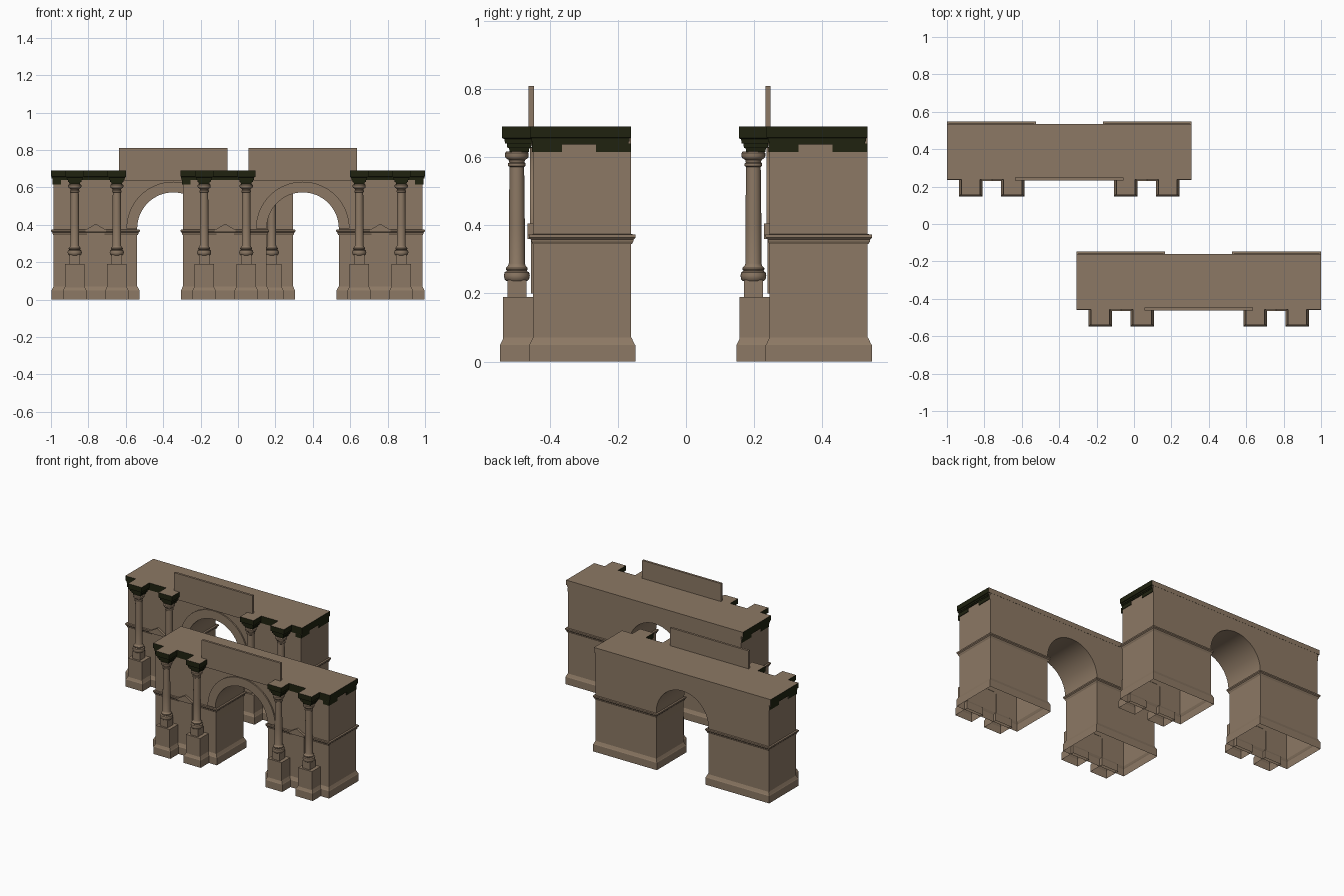
import bpy, bmesh, math

if "Cube" in bpy.data.objects:
    bpy.data.objects.remove(bpy.data.objects["Cube"])


def material(name, rgb):
    m = bpy.data.materials.new(name)
    m.diffuse_color = (*rgb, 1)
    m.use_nodes = True
    m.node_tree.nodes["Principled BSDF"].inputs["Base Color"].default_value = m.diffuse_color
    return m


STONE = material("brown_stone", (0.265, 0.19, 0.128))
DARK = material("dark_olive", (0.014, 0.016, 0.005))

# The front gateway is modelled around x = 0, then placed twice
PLACES = (("front", 0.346, 0.0), ("rear", -0.346, 0.695))


def place(name, bm, mats=(STONE,), rule=None, smooth=False):
    bmesh.ops.recalc_face_normals(bm, faces=bm.faces)
    if rule:
        for f in bm.faces:
            f.material_index = rule(f)
    if smooth:
        for f in bm.faces:
            f.smooth = True
    me = bpy.data.meshes.new(name)
    bm.to_mesh(me)
    bm.free()
    for m in mats:
        me.materials.append(m)
    if smooth:
        me.set_sharp_from_angle(angle=math.radians(35))
    for tag, dx, dy in PLACES:
        ob = bpy.data.objects.new(f"{tag}_{name}", me)
        ob.location = (dx, dy, 0)
        bpy.context.collection.objects.link(ob)


def stack(bm, x0, x1, y0, y1, levels, bottom=True, top=True):
    """Rectangular moulding: levels are (z, inset) pairs."""
    x0, x1 = min(x0, x1), max(x0, x1)
    rings = []
    for z, i in levels:
        rings.append([bm.verts.new(p) for p in (
            (x0 + i, y0 + i, z), (x1 - i, y0 + i, z),
            (x1 - i, y1 - i, z), (x0 + i, y1 - i, z))])
    for a, b in zip(rings, rings[1:]):
        for k in range(4):
            n = (k + 1) % 4
            bm.faces.new((a[k], a[n], b[n], b[k]))
    if bottom:
        bm.faces.new(rings[0][::-1])
    if top:
        bm.faces.new(rings[-1])


def extrude_xz(bm, outline, y0, y1):
    """Prism from an outline in the front plane."""
    f = bm.faces.new([bm.verts.new((x, y0, z)) for x, z in outline])
    r = bmesh.ops.extrude_face_region(bm, geom=[f], use_keep_orig=True)
    vs = [v for v in r["geom"] if isinstance(v, bmesh.types.BMVert)]
    bmesh.ops.translate(bm, verts=vs, vec=(0, y1 - y0, 0))


def lathe(bm, cx, cy, profile, n=24):
    rings = [[bm.verts.new((cx + r * math.cos(2 * math.pi * k / n),
                            cy + r * math.sin(2 * math.pi * k / n), z))
              for k in range(n)] for r, z in profile]
    for a, b in zip(rings, rings[1:]):
        for k in range(n):
            m = (k + 1) % n
            bm.faces.new((a[k], a[m], b[m], b[k]))
    bm.faces.new(rings[0][::-1])
    bm.faces.new(rings[-1])


FRONT, BACK = -0.45, -0.162
HALF, RAD, SPRING = 0.641, 0.193, 0.38
COLUMNS = [s * c for s in (-1, 1) for c in (0.302, 0.527)]
COL_Y = -0.497


def arc(r, n=32):
    return [(r * math.cos(math.pi * k / n), SPRING + r * math.sin(math.pi * k / n))
            for k in range(n + 1)]


# Arched wall, open underneath
bm = bmesh.new()
extrude_xz(bm, [(HALF, 0.06), (HALF, 0.69), (-HALF, 0.69), (-HALF, 0.06), (-RAD, 0.06)]
           + arc(RAD)[::-1] + [(RAD, 0.06)], FRONT, BACK)
bmesh.ops.delete(bm, geom=[f for f in bm.faces if all(v.co.z < 0.07 for v in f.verts)],
                 context='FACES')
place("arched_wall", bm, smooth=True)

# Raised band round the arch
bm = bmesh.new()
extrude_xz(bm, arc(0.25) + arc(RAD)[::-1], -0.459, FRONT + 0.002)
place("arch_band", bm, smooth=True)

# Pier footings and pedestal footings
FOOT = [(0, 0), (0.048, 0), (0.053, 0.003), (0.07, 0.011)]
bm = bmesh.new()
for s in (-1, 1):
    stack(bm, s * 0.18, s * 0.652, -0.461, -0.149, FOOT, bottom=False, top=False)
for x in COLUMNS:
    stack(bm, x - 0.063, x + 0.063, -0.547, -0.44, FOOT, bottom=False, top=False)
place("footing", bm)

# Impost moulding wrapping each pier
bm = bmesh.new()
for s in (-1, 1):
    stack(bm, s * 0.179, s * 0.653, -0.461, -0.148,
          [(0.345, 0.011), (0.352, 0.007), (0.358, 0.006), (0.364, 0), (0.373, 0), (0.374, 0.011)],
          bottom=False, top=False)
place("impost_moulding", bm)

# Pedestals with column plinths
bm = bmesh.new()
for x in COLUMNS:
    stack(bm, x - 0.052, x + 0.052, -0.538, -0.445, [(0.06, 0), (0.19, 0)], bottom=False)
    stack(bm, x - 0.028, x + 0.028, COL_Y - 0.028, COL_Y + 0.028, [(0.19, 0), (0.24, 0)])
place("pedestal", bm)

# Round columns
bm = bmesh.new()
COLUMN = [(0.030, 0.236), (0.036, 0.242), (0.038, 0.252), (0.036, 0.262), (0.029, 0.266),
          (0.032, 0.270), (0.032, 0.275), (0.026, 0.281), (0.0235, 0.288), (0.0235, 0.40),
          (0.0215, 0.572), (0.026, 0.575), (0.026, 0.582), (0.022, 0.585), (0.024, 0.592),
          (0.033, 0.598), (0.035, 0.603), (0.035, 0.612), (0.031, 0.617)]
for x in COLUMNS:
    lathe(bm, x, COL_Y, COLUMN)
place("column", bm, smooth=True)

# Shallow niche panel with gabled hood between each pair of columns
bm = bmesh.new()
for c in (-0.4145, 0.4145):
    stack(bm, c - 0.046, c + 0.046, -0.455, -0.448, [(0.2, 0), (0.358, 0)])
    extrude_xz(bm, [(c - 0.056, 0.36), (c + 0.056, 0.36), (c + 0.056, 0.372),
                    (c, 0.405), (c - 0.056, 0.372)], -0.466, -0.448)
place("niche_panel", bm)


# Dark cornice; its upper and rear faces stay stone
def cornice_rule(f):
    return 0 if f.normal.z > 0.9 or f.normal.y > 0.9 else 1


bm = bmesh.new()
stack(bm, -0.654, 0.654, -0.458, BACK + 0.0005,
      [(0.638, 0.007), (0.646, 0.007), (0.646, 0.004), (0.656, 0.004), (0.658, 0), (0.69, 0)])
for s in (-1, 1):  # lower stepped pieces on the end walls
    for y0, y1 in ((-0.452, -0.365), (-0.265, BACK)):
        stack(bm, s * 0.60, s * 0.645, y0, y1, [(0.615, 0), (0.64, 0)])
place("cornice", bm, (STONE, DARK), cornice_rule)

# Cornice blocks breaking forward over each column
bm = bmesh.new()
for x in COLUMNS:
    stack(bm, x - 0.05, x + 0.05, -0.54, -0.44,
          [(0.615, 0.022), (0.628, 0.02), (0.628, 0.015), (0.64, 0.014), (0.64, 0.008),
           (0.653, 0.007), (0.656, 0), (0.69, 0)])
place("cornice_block", bm, (STONE, DARK), cornice_rule)

# Thin attic panel above the arch
bm = bmesh.new()
stack(bm, -0.291, 0.291, -0.462, -0.447, [(0.635, 0), (0.81, 0)])
place("attic_panel", bm)
